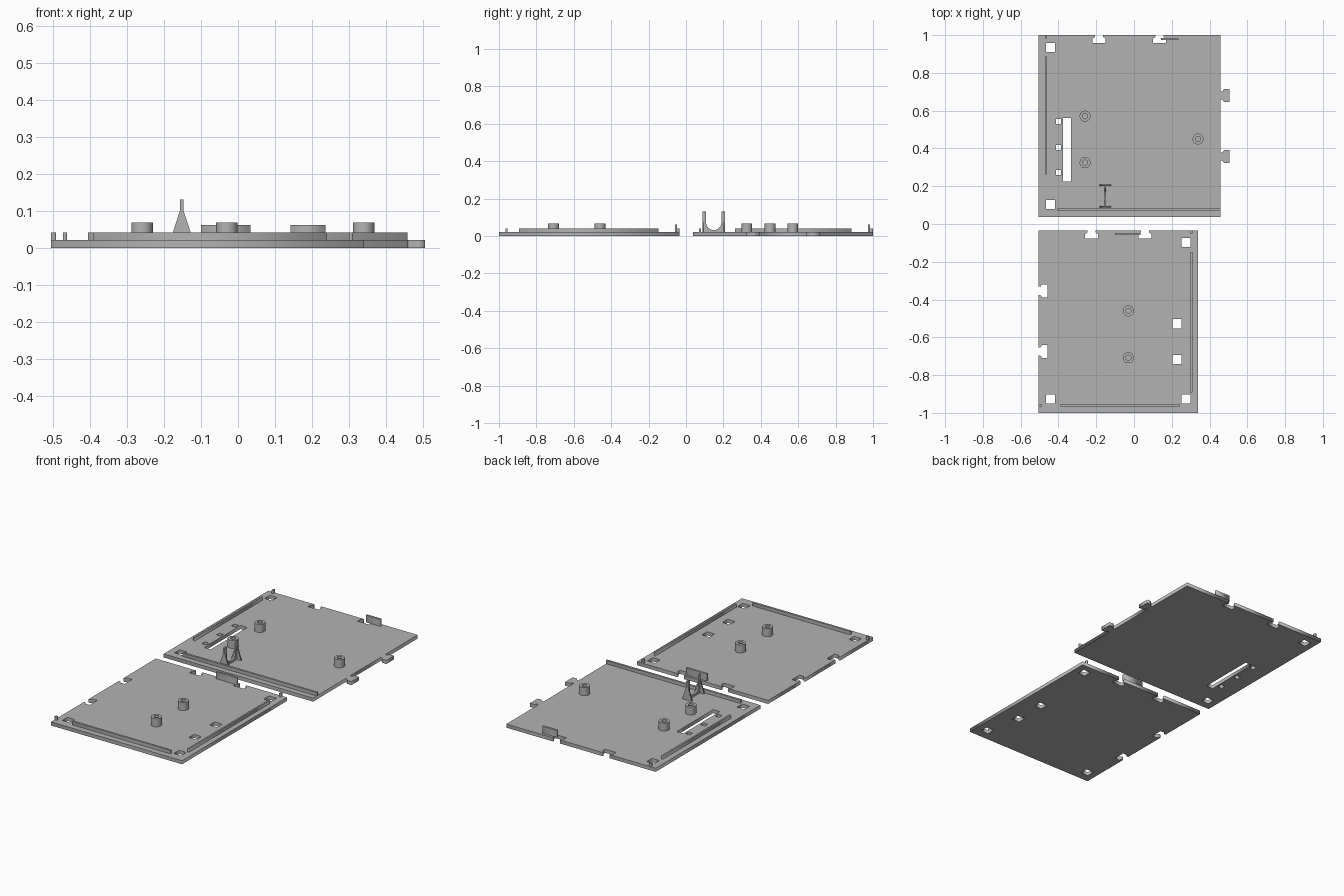
import bpy
from math import sin, cos, pi
from mathutils import Matrix

if "Cube" in bpy.data.objects:
    bpy.data.objects.remove(bpy.data.objects["Cube"])

grey = bpy.data.materials.new("grey plastic")
grey.diffuse_color = (0.45, 0.45, 0.45, 1)
grey.use_nodes = True
grey.node_tree.nodes["Principled BSDF"].inputs["Base Color"].default_value = grey.diffuse_color

T = 0.021            # plate thickness
RIB = 0.041          # top of the low ribs
FACE_XY = Matrix.Identity(4)
FACE_XZ = Matrix(((1, 0, 0, 0), (0, 0, -1, 0), (0, 1, 0, 0), (0, 0, 0, 1)))
FACE_YZ = Matrix(((0, 0, 1, 0), (1, 0, 0, 0), (0, 1, 0, 0), (0, 0, 0, 1)))


def solid(name, loops, a, b, face=FACE_XY):
    """Extrude an outline (first loop) with holes (other loops) from a to b."""
    cu = bpy.data.curves.new(name, 'CURVE')
    cu.dimensions, cu.fill_mode = '2D', 'BOTH'
    cu.extrude = (b - a) / 2
    for pts in loops:
        s = cu.splines.new('POLY')
        s.points.add(len(pts) - 1)
        for p, (x, y) in zip(s.points, pts):
            p.co = (x, y, 0, 1)
        s.use_cyclic_u = True
    ob = bpy.data.objects.new(name, cu)
    bpy.context.collection.objects.link(ob)
    bpy.ops.object.select_all(action='DESELECT')
    bpy.context.view_layer.objects.active = ob
    ob.select_set(True)
    bpy.ops.object.convert(target='MESH')
    ob = bpy.context.object
    ob.name = name
    ob.data.transform(face @ Matrix.Translation((0, 0, (a + b) / 2)))
    ob.data.materials.clear()
    ob.data.materials.append(grey)
    return ob


def rect(x0, x1, y0, y1):
    return [(x0, y0), (x1, y0), (x1, y1), (x0, y1)]


def square(x, y, h=0.024):
    return rect(x - h, x + h, y - h, y + h)


def circle(x, y, r, n=32):
    return [(x + r * cos(2 * pi * i / n), y + r * sin(2 * pi * i / n)) for i in range(n)]


def joint(c, depth):
    """Hooked tab or notch along an edge: (position along edge, offset)."""
    n, w = 0.022, 0.035
    s = 1 if depth > 0 else -1
    half = [(-n, 0), (-n, 0.010 * s), (-w, 0.019 * s), (-w, depth)]
    return [(c + u, v) for u, v in half] + [(c - u, v) for u, v in reversed(half)]


def peg(name, x, y):
    solid(name, [circle(x, y, 0.029), circle(x, y, 0.014)], T, 0.068)
    bpy.ops.object.shade_smooth_by_angle()


def rib(name, x0, x1, y0, y1, top=RIB):
    solid(name, [rect(x0, x1, y0, y1)], T, top)


# Rear plate: tabs on the right edge, notches on the back edge
X0, X1, Y0, Y1 = -0.505, 0.458, 0.037, 1.0
outline = [(X0, Y0), (X1, Y0)]
for c in (0.357, 0.68):
    outline += [(X1 + v, u) for u, v in joint(c, 0.047)]
outline.append((X1, Y1))
for c in (0.135, -0.185):
    outline += [(u, Y1 + v) for u, v in reversed(joint(c, -0.042))]
outline.append((X0, Y1))
holes = [square(-0.442, 0.934), square(-0.442, 0.104), rect(-0.376, -0.333, 0.225, 0.56)]
holes += [square(-0.4, y, 0.0135) for y in (0.272, 0.405, 0.542)]
solid("rear_plate", [outline] + holes, 0, T)

# Front plate: notches on the back and left edges
X0, X1, Y0, Y1 = -0.505, 0.34, -1.0, -0.035
outline = [(X0, Y0), (X1, Y0), (X1, Y1)]
for c in (0.058, -0.225):
    outline += [(u, Y1 + v) for u, v in reversed(joint(c, -0.042))]
outline.append((X0, Y1))
for c in (-0.354, -0.675):
    outline += [(X0 - v, u) for u, v in reversed(joint(c, -0.046))]
holes = [square(x, y) for x, y in ((-0.442, -0.927), (0.276, -0.927), (0.276, -0.098),
                                   (0.227, -0.528), (0.227, -0.718))]
solid("front_plate", [outline] + holes, 0, T)

# Hollow pegs
for i, (x, y) in enumerate(((-0.259, 0.571), (-0.259, 0.325), (0.339, 0.45),
                            (-0.03, -0.46), (-0.03, -0.708))):
    peg(f"peg_{i + 1}", x, y)

# Edge ribs, corner stubs and tall tongues
rib("rear_plate_front_rib", -0.405, 0.458, 0.069, 0.081)
rib("rear_plate_left_rib", -0.472, -0.462, 0.262, 0.886)
rib("rear_plate_stub", -0.472, -0.462, 0.982, 1.0)
rib("rear_plate_tongue", 0.142, 0.236, 0.973, 0.985, 0.062)
rib("front_plate_front_rib", -0.39, 0.24, -0.966, -0.954)
rib("front_plate_right_rib", 0.3, 0.31, -0.893, -0.148)
rib("front_plate_left_stub", -0.505, -0.491, -0.966, -0.954)
rib("front_plate_back_stub", 0.3, 0.31, -0.051, -0.035)
rib("front_plate_tongue", -0.1, 0.034, -0.059, -0.047, 0.062)

# Cradle: two tapered end flanges joined by a web with a U cut
CX = -0.152
flange = [(CX - 0.031, T), (CX + 0.031, T), (CX + 0.005, 0.1), (CX + 0.005, 0.131),
          (CX - 0.005, 0.131), (CX - 0.005, 0.1)]
for name, y in (("cradle_front_flange", 0.088), ("cradle_back_flange", 0.2)):
    solid(name, [flange], -y - 0.008, -y, FACE_XZ)
cy, cz, r = 0.148, 0.073, 0.041
web = [(0.09, 0.131), (0.09, T), (0.206, T), (0.206, 0.131), (cy + r, 0.131)]
web += [(cy + r * cos(pi * i / 16), cz - r * sin(pi * i / 16)) for i in range(17)]
web.append((cy - r, 0.131))
solid("cradle_web", [web], CX - 0.0048, CX + 0.0048, FACE_YZ)
